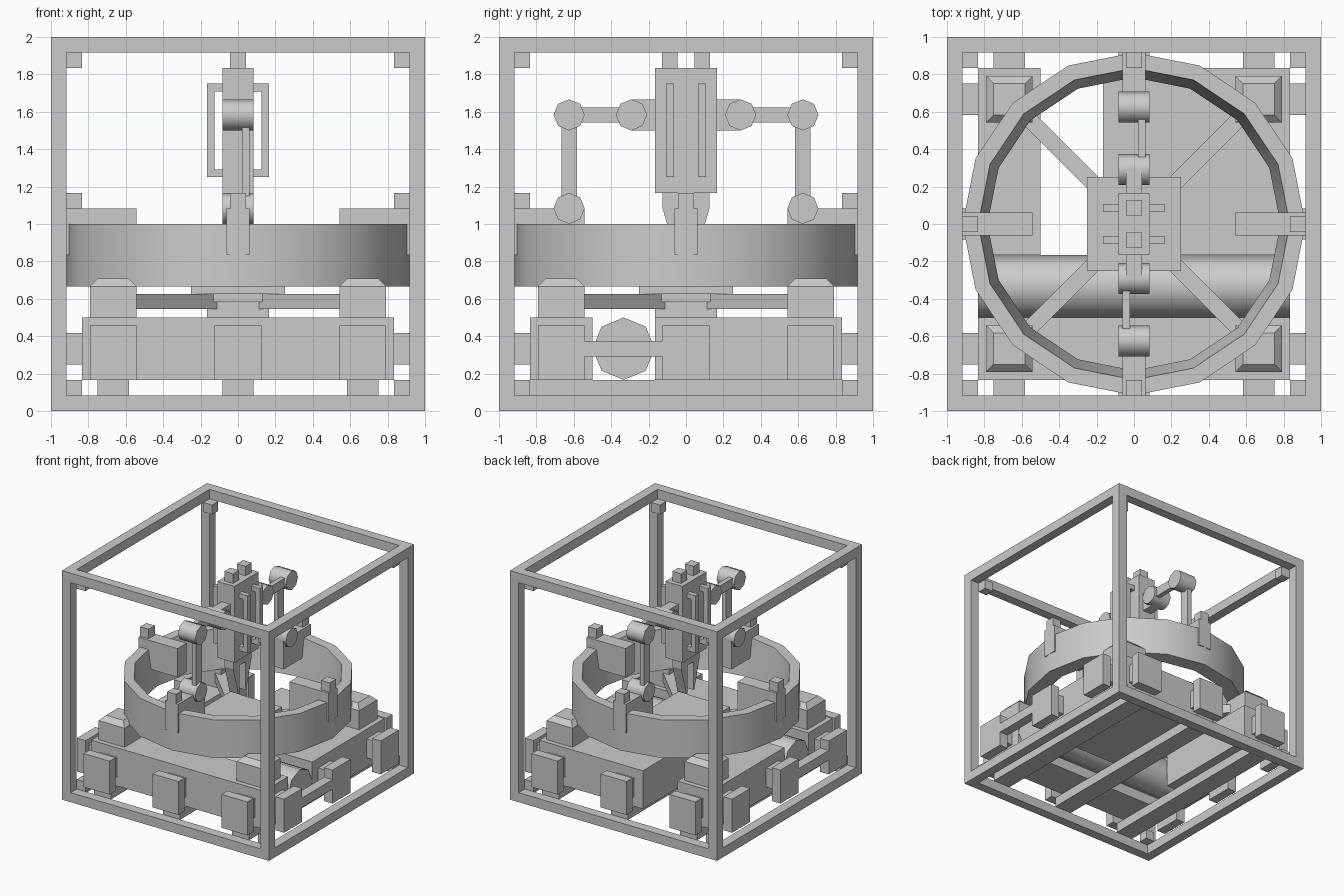
import bpy, bmesh, math
from mathutils import Vector, Matrix

if "Cube" in bpy.data.objects:
    bpy.data.objects.remove(bpy.data.objects["Cube"])

U = 1 / 12  # module size of the machine


def finish(name, bm, smooth=None):
    bmesh.ops.recalc_face_normals(bm, faces=bm.faces)
    me = bpy.data.meshes.new(name)
    bm.to_mesh(me)
    bm.free()
    ob = bpy.data.objects.new(name, me)
    bpy.context.collection.objects.link(ob)
    if smooth:
        bpy.ops.object.select_all(action='DESELECT')
        ob.select_set(True)
        bpy.context.view_layer.objects.active = ob
        bpy.ops.object.shade_smooth_by_angle(angle=math.radians(smooth))
    return ob


def box(name, x, y, z, rot=0.0):
    """Box from (min, max) ranges, optionally turned about the z axis."""
    bm = bmesh.new()
    bmesh.ops.create_cube(bm, size=1)
    for v in bm.verts:
        v.co = Vector([r[0] + (c + .5) * (r[1] - r[0]) for c, r in zip(v.co, (x, y, z))])
    bm.transform(Matrix.Rotation(rot, 4, 'Z'))
    return finish(name, bm)


def rod_x(name, half, y, z, r):
    """Eight-sided cylinder lying along x."""
    bm = bmesh.new()
    bmesh.ops.create_cone(bm, cap_ends=True, segments=8, radius1=r, radius2=r, depth=2 * half)
    bm.transform(Matrix.Translation((0, y, z)) @ Matrix.Rotation(math.pi / 2, 4, 'Y'))
    return finish(name, bm, 50)


def span(a, b):
    return (min(a, b), max(a, b))


# outer cage: beams and corner blocks
for s in (-1, 1):
    e = span(s * 11 * U, s)
    for z in ((0, U), (2 - U, 2)):
        box("cage_beam_x", (-1, 1), e, z)
        box("cage_beam_y", e, (-11 * U, 11 * U), z)
    for t in (-1, 1):
        box("cage_post", e, span(t * 11 * U, t), (U, 2 - U))
        for z in ((U, 2 * U), (22 * U, 23 * U)):
            box("corner_block", span(s * 10 * U, s * 11 * U), span(t * 10 * U, t * 11 * U), z)

# floor rails
for x in (-8 * U, 0, 8 * U):
    box("floor_rail", (x - U, x + U), (-11 * U, 11 * U), (U, 2 * U))

# base slabs with the drum in the gap
bz = (2 * U, 6 * U)
box("base_front", (-10 * U, 10 * U), (-10 * U, -6 * U), bz)
box("base_left", (-10 * U, -6 * U), (-2 * U, 10 * U), bz)
box("base_right", (-2 * U, 10 * U), (-2 * U, 10 * U), bz)
rod_x("drum", 10 * U, -4 * U, 4 * U, 2 * U)

# clamps around the base, on all four sides
for k in range(4):
    a = k * math.pi / 2
    for y in (-8 * U, 0, 8 * U):
        box("clamp_neck", (10 * U, 11 * U), (y - U, y + U), (3 * U, 5 * U), a)
        box("clamp_pad", (11 * U, 1), (y - 1.5 * U, y + 1.5 * U), (2 * U, 5.5 * U), a)
for s in (-1, 1):
    box("clamp_link", span(s * 11 * U, s), (-6.5 * U, -1.5 * U), (3.5 * U, 4.5 * U))

# corner posts with chamfered tops
for sx in (-8 * U, 8 * U):
    for sy in (-8 * U, 8 * U):
        bm = bmesh.new()
        loops = []
        for h, z in ((1.5, 6), (1.5, 8), (1, 8.5)):
            loops.append([bm.verts.new((sx + i * h * U, sy + j * h * U, z * U))
                          for i, j in ((-1, -1), (1, -1), (1, 1), (-1, 1))])
        for lo, hi in zip(loops, loops[1:]):
            for i in range(4):
                bm.faces.new((lo[i], lo[i - 1], hi[i - 1], hi[i]))
        bm.faces.new(loops[0])
        bm.faces.new(loops[-1])
        finish("corner_post", bm)

# pedestal, work plate and diagonal arms
box("pedestal", (-2 * U, 2 * U), (-2 * U, 2 * U), (6 * U, 7 * U))
box("plate_underside", (-.19, .19), (-.19, .19), (7 * U, 7.5 * U))
box("work_plate", (-3 * U, 3 * U), (-3 * U, 3 * U), (7.5 * U, 8 * U))
for k in range(4):
    box("diagonal_arm", (.2, .83), (-.042, .042), (6.55 * U, 7.5 * U), math.pi / 4 + k * math.pi / 2)

# ring, sixteen sides, inner wall tapering inward toward the bottom
bm = bmesh.new()
section = ((11 * U, 8 * U), (11 * U, 1), (10 * U, 1), (9.4 * U, 8 * U))
rows = [[bm.verts.new((r * math.cos(i * math.pi / 8), r * math.sin(i * math.pi / 8), z))
         for r, z in section] for i in range(16)]
for i in range(16):
    for j in range(4):
        bm.faces.new((rows[i - 1][j], rows[i][j], rows[i][j - 3], rows[i - 1][j - 3]))
finish("ring", bm, 40)

# brackets clipped over the ring
for k in range(4):
    a = k * math.pi / 2
    box("ring_bracket", (6.5 * U, 11 * U), (-.0625, .0625), (10 * U, 13 * U), a)
    box("bracket_knob", (10 * U, 11 * U), (-.042, .042), (13 * U, 14 * U), a)

# tool head
box("tool_head", (-U, U), (-2 * U, 2 * U), (14 * U, 22 * U))
box("tool_neck", (-.042, .042), (-.042, .042), (13 * U, 14 * U))
for s in (-1, 1):
    box("head_stud", (-.042, .042), (s * .0875 - .042, s * .0875 + .042), (22 * U, 23 * U))
    y = (s * .085 - .021, s * .085 + .021)
    # C-shaped handles on both sides
    for t in (-1, 1):
        box("handle_grip", span(t * 1.5 * U, t * 2 * U), y, (15 * U, 21 * U))
        box("handle_foot", span(t * U, t * 1.5 * U), y, (15 * U, 15.5 * U))
        box("handle_foot", span(t * U, t * 1.5 * U), y, (20.5 * U, 21 * U))
    # tapered claws
    bm = bmesh.new()
    prof = ((.125, 14 * U), (.125, 13 * U), (.055, .84), (.042, .84), (.042, 14 * U))
    f = bm.faces.new([bm.verts.new((-.042, s * py, pz)) for py, pz in prof])
    ext = bmesh.ops.extrude_face_region(bm, geom=[f])
    bmesh.ops.translate(bm, vec=(.084, 0, 0),
                        verts=[g for g in ext['geom'] if isinstance(g, bmesh.types.BMVert)])
    finish("claw", bm)

# two jointed arms carrying the head, the back one turned half round
for s in (-1, 1):
    hi, lo = 19 * U, 13 * U
    for y, z in ((3.5 * U, hi), (7.5 * U, hi), (7.5 * U, lo)):
        rod_x("arm_joint", U, s * y, z, U)
    box("arm_mount", (-.042, .042), span(s * 2 * U, s * 3.5 * U), (18 * U, 20 * U))
    box("upper_link", span(s * .021, s * .0625), span(s * 3.5 * U, s * 7.5 * U), (hi - .04, hi + .04))
    box("lower_link", span(-s * .021, -s * .0625), span(s * 7 * U, s * 8 * U), (lo, hi))
